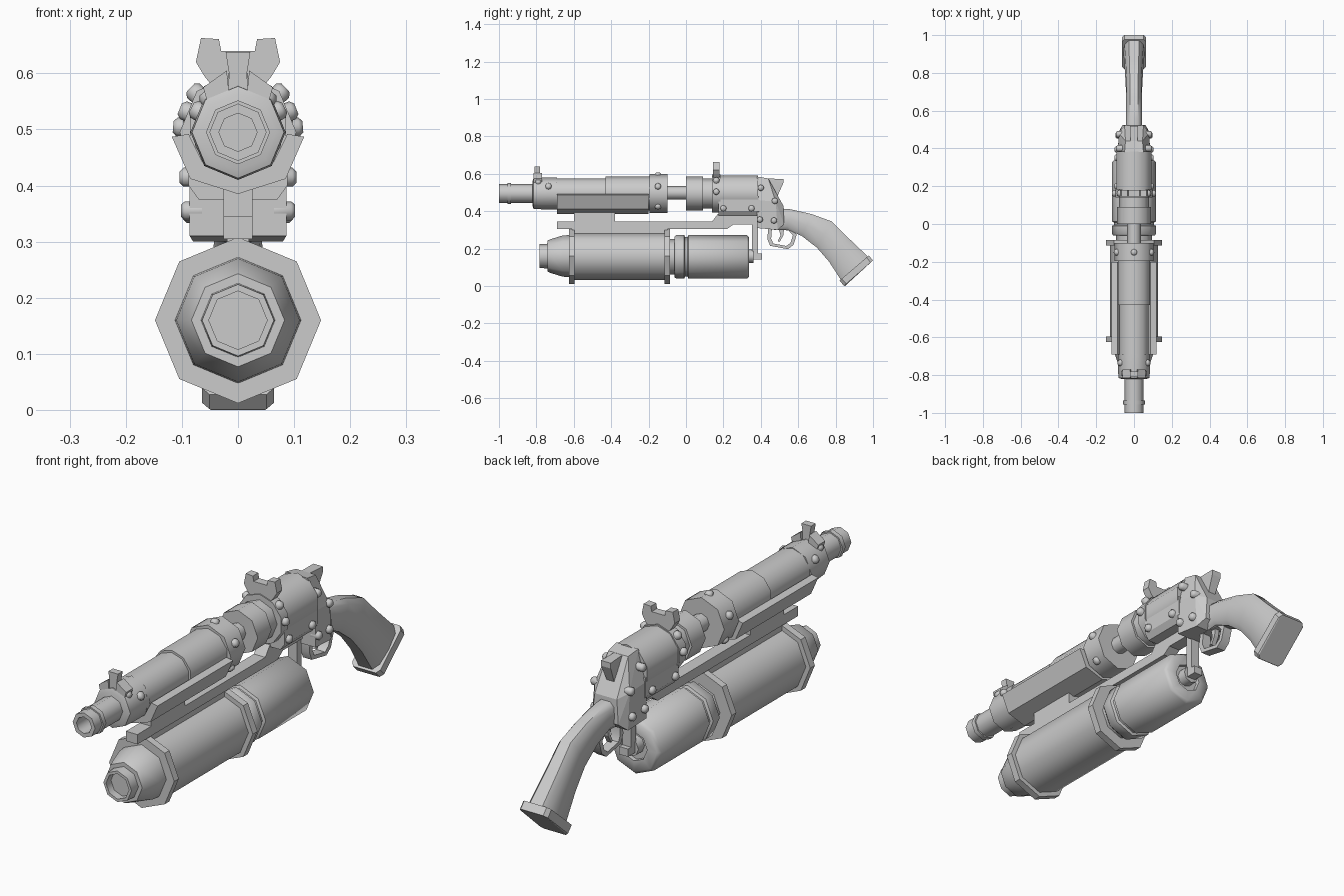
import bpy, bmesh, math
from mathutils import Vector, Matrix

if "Cube" in bpy.data.objects:
    bpy.data.objects.remove(bpy.data.objects["Cube"])

steel = bpy.data.materials.new("plain_grey")
steel.diffuse_color = (0.6, 0.6, 0.6, 1)
steel.use_nodes = True
steel.node_tree.nodes["Principled BSDF"].inputs["Base Color"].default_value = steel.diffuse_color
BARREL_Z, TANK_Z = 0.495, 0.16


def finish(name, bm, smooth=0):
    bmesh.ops.recalc_face_normals(bm, faces=bm.faces[:])
    me = bpy.data.meshes.new(name)
    bm.to_mesh(me)
    bm.free()
    ob = bpy.data.objects.new(name, me)
    bpy.context.collection.objects.link(ob)
    me.materials.append(steel)
    if smooth:
        bpy.ops.object.select_all(action='DESELECT')
        ob.select_set(True)
        bpy.context.view_layer.objects.active = ob
        bpy.ops.object.shade_smooth_by_angle(angle=math.radians(smooth))
    return ob


def bridge(bm, loops, closed=False):
    """Skin a row of equal loops and cap the two ends."""
    rings = [[bm.verts.new(p) for p in lp] for lp in loops]
    n = len(rings[0])
    pairs = list(zip(rings, rings[1:])) + ([(rings[-1], rings[0])] if closed else [])
    for a, b in pairs:
        for i in range(n):
            bm.faces.new((a[i], a[(i + 1) % n], b[(i + 1) % n], b[i]))
    if not closed:
        bm.faces.new(rings[0])
        bm.faces.new(rings[-1])


def lathe(name, z, profile, sides=8, smooth=50, turn=0.0):
    """Turn a (y, radius) profile about a line along y."""
    bm = bmesh.new()
    angs = [2 * math.pi * (i + turn) / sides for i in range(sides)]
    bridge(bm, [[(r * math.sin(a), y, z + r * math.cos(a)) for a in angs] for y, r in profile])
    return finish(name, bm, smooth)


def side_prism(name, pts, x0, x1):
    """Extrude a (y, z) outline across x."""
    bm = bmesh.new()
    bridge(bm, [[(x, y, z) for y, z in pts] for x in (x0, x1)])
    return finish(name, bm)


def front_prism(name, pts, y0, y1):
    """Extrude an (x, z) outline along y."""
    bm = bmesh.new()
    bridge(bm, [[(x, y, z) for x, z in pts] for y in (y0, y1)])
    return finish(name, bm)


def hull(name, pts):
    """Convex body from mirrored (y, z, half width) points."""
    bm = bmesh.new()
    for y, z, w in pts:
        bm.verts.new((w, y, z))
        bm.verts.new((-w, y, z))
    bmesh.ops.convex_hull(bm, input=bm.verts[:])
    bmesh.ops.dissolve_limit(bm, angle_limit=0.02, verts=bm.verts[:], edges=bm.edges[:])
    return finish(name, bm)


def bolt(name, base, direction, r=0.017, h=0.018):
    """Domed round bolt head."""
    bm = bmesh.new()
    m = Vector(direction).to_track_quat('Z', 'Y').to_matrix().to_4x4()
    m.translation = base
    rows = [(-0.02, r), (h * 0.6, r), (h, r * 0.6)]
    bridge(bm, [[m @ Vector((q * math.cos(math.pi * i / 4), q * math.sin(math.pi * i / 4), t))
                 for i in range(8)] for t, q in rows])
    finish(name, bm, 50)


def ring_bolts(name, y, radius, degrees):
    """Mirrored bolts around the barrel, angles measured from the top."""
    for d in degrees:
        for s in ((1, -1) if d else (1,)):
            a = math.radians(d)
            v = Vector((s * math.sin(a), 0, math.cos(a)))
            bolt(name, Vector((0, y, BARREL_Z)) + v * radius, v)


# Upper barrel
lathe("muzzle", BARREL_Z, [(-0.9, 0.034), (-1, 0.034), (-1, 0.051), (-0.955, 0.051), (-0.955, 0.057),
                           (-0.935, 0.057), (-0.935, 0.051), (-0.8, 0.051)])
lathe("barrel_nose", BARREL_Z, [(-0.82, 0.068), (-0.815, 0.082), (-0.77, 0.085), (-0.69, 0.085)])
lathe("barrel_tube", BARREL_Z, [(-0.7, 0.081), (-0.43, 0.081), (-0.43, 0.09), (-0.18, 0.09)], 10)
lathe("barrel_collar", BARREL_Z, [(-0.195, 0.104), (-0.1, 0.104)])
lathe("link_rod", BARREL_Z + 0.003, [(-0.11, 0.036), (0.01, 0.036)])
lathe("breech_tube", BARREL_Z, [(0, 0.09), (0.09, 0.09), (0.09, 0.08), (0.14, 0.08)])
lathe("breech_ring", BARREL_Z, [(0.14, 0.102), (0.185, 0.102)], 10)
lathe("drum", BARREL_Z, [(0.18, 0.097), (0.385, 0.097)], 10)
ring_bolts("collar_bolt", -0.15, 0.094, (0, 68, 135))
ring_bolts("ring_bolt", 0.162, 0.098, (47, 85))
ring_bolts("nose_bolt", -0.735, 0.076, (62,))
ring_bolts("nose_bolt", -0.79, 0.076, (40,))

# Faceted shroud cradling the barrel
right = [(0.088, 0.492), (0.118, 0.487), (0.085, 0.412)]
inner = [(0.06, 0.435)]
front_prism("lower_shroud", right + [(0, 0.385)] + [(-x, z) for x, z in reversed(right)]
            + [(-x, z) for x, z in inner] + [(0, 0.41)] + inner, -0.69, -0.2)

# Rail and block under the barrel
side_prism("rail", [(-0.69, 0.305), (0.22, 0.305), (0.255, 0.33), (0.385, 0.33), (0.385, 0.385),
                    (0.17, 0.385), (0.14, 0.345), (-0.69, 0.345)], -0.026, 0.026)
side_prism("rail_spacer", [(-0.6, 0.34), (-0.38, 0.34), (-0.38, 0.4), (-0.6, 0.4)], -0.026, 0.026)
side_prism("tank_mount", [(-0.61, 0.27), (-0.1, 0.27), (-0.1, 0.31), (-0.61, 0.31)], -0.02, 0.02)

# Frame and lower drum block
hull("drum_block", [(0.175, 0.375, 0.07), (0.39, 0.375, 0.07), (0.175, 0.4, 0.088), (0.39, 0.4, 0.088),
                    (0.175, 0.48, 0.09), (0.39, 0.48, 0.09)])
hull("frame", [(0.38, 0.31, 0.086), (0.38, 0.46, 0.086), (0.38, 0.585, 0.05), (0.44, 0.575, 0.045),
               (0.49, 0.3, 0.08), (0.525, 0.33, 0.06), (0.52, 0.43, 0.05), (0.48, 0.45, 0.08)])
hull("hammer", [(0.42, 0.575, 0.018), (0.52, 0.572, 0.022), (0.52, 0.55, 0.022),
                (0.5, 0.53, 0.015), (0.48, 0.46, 0.015), (0.42, 0.5, 0.015)])
for s in (1, -1):
    for y, z, x in ((0.4, 0.525, 0.076), (0.475, 0.455, 0.077), (0.395, 0.355, 0.084), (0.47, 0.35, 0.08),
                    (0.2, 0.415, 0.086), (0.35, 0.415, 0.086)):
        bolt("frame_bolt", (s * x, y, z), (s, 0, 0))

# Sights
half = [(0.016, 0.64), (0.03, 0.64), (0.034, 0.661), (0.066, 0.663), (0.075, 0.62), (0.06, 0.595),
        (0.04, 0.57)]
front_prism("rear_sight", half + [(-x, z) for x, z in reversed(half)], 0.145, 0.18)
front_prism("front_sight", [(-0.018, 0.56), (0.018, 0.56), (0.016, 0.6), (0.022, 0.638),
                            (-0.022, 0.638), (-0.016, 0.6)], -0.81, -0.78)
for s in (1, -1):
    front_prism("front_sight_wing", [(s * 0.016, 0.565), (s * 0.055, 0.55), (s * 0.062, 0.575),
                                     (s * 0.02, 0.605)], -0.815, -0.77)

# Lower tank
lathe("tank_nose", TANK_Z, [(-0.75, 0.052), (-0.782, 0.052), (-0.782, 0.064), (-0.74, 0.066),
                            (-0.74, 0.083), (-0.725, 0.09), (-0.66, 0.11), (-0.615, 0.113)])
lathe("tank_body", TANK_Z, [(-0.61, 0.128), (-0.1, 0.128)])
for y in (-0.61, -0.1):
    lathe("tank_flange", TANK_Z, [(y - 0.015, 0.148), (y + 0.015, 0.148)], smooth=0)
lathe("tank_rear", TANK_Z - 0.004, [(-0.1, 0.095), (-0.062, 0.095), (-0.062, 0.108), (-0.052, 0.117),
                                    (-0.01, 0.117), (-0.005, 0.106), (0.008, 0.106), (0.013, 0.117),
                                    (0.325, 0.117), (0.338, 0.105), (0.338, 0.06), (0.32, 0.06)])
lathe("tank_knob", TANK_Z, [(0.31, 0.036), (0.36, 0.036)])
side_prism("tank_bracket", [(0.353, 0.34), (0.385, 0.34), (0.385, 0.175), (0.405, 0.175),
                            (0.405, 0.143), (0.353, 0.143)], -0.02, 0.02)

# Trigger guard: a flat band swept around a closed outline
outer = [(0.44, 0.315), (0.435, 0.25), (0.45, 0.215), (0.545, 0.197), (0.575, 0.22), (0.592, 0.275), (0.56, 0.31)]
cy, cz = 0.513, 0.262
bm = bmesh.new()
bridge(bm, [[(x, cy + (y - cy) * k, cz + (z - cz) * k)
             for x, k in ((-0.02, 1), (0.02, 1), (0.02, 0.74), (-0.02, 0.74))]
            for y, z in outer], closed=True)
finish("trigger_guard", bm, 40)
side_prism("trigger", [(0.495, 0.31), (0.525, 0.31), (0.52, 0.27), (0.5, 0.235), (0.49, 0.24),
                       (0.505, 0.27)], -0.01, 0.01)


# Stock: rounded sections from wrist to butt
def section(top, bottom, w):
    t, b = Vector((0, *top)), Vector((0, *bottom))
    out = []
    for f, k in ((0, 0.5), (0.15, 0.9), (0.5, 1), (0.85, 0.9), (1, 0.55)):
        p = t.lerp(b, f)
        out.append(Vector((k * w, p.y, p.z)))
    return out + [Vector((-p.x, p.y, p.z)) for p in reversed(out)]


bm = bmesh.new()
bridge(bm, [section((0.5, 0.415), (0.49, 0.3), 0.042),
            section((0.56, 0.41), (0.54, 0.303), 0.042),
            section((0.67, 0.385), (0.62, 0.267), 0.042),
            section((0.78, 0.345), (0.7, 0.205), 0.044),
            section((0.87, 0.255), (0.765, 0.13), 0.049),
            section((0.975, 0.155), (0.83, 0.03), 0.056)])
finish("stock", bm, 45)


def plate_loop(top, bottom, w):
    t, b = Vector((0, *top)), Vector((0, *bottom))
    return [Vector((k * w, *t.lerp(b, f).yz)) for f, k in
            ((0, 0.8), (0.08, 1), (0.92, 1), (1, 0.8), (1, -0.8), (0.92, -1), (0.08, -1), (0, -0.8))]


bm = bmesh.new()
bridge(bm, [plate_loop((0.977, 0.163), (0.82, 0.028), 0.064),
            plate_loop((1.0, 0.137), (0.845, 0.002), 0.064),
            plate_loop((0.997, 0.134), (0.85, 0.0), 0.06)])
finish("butt_plate", bm)
